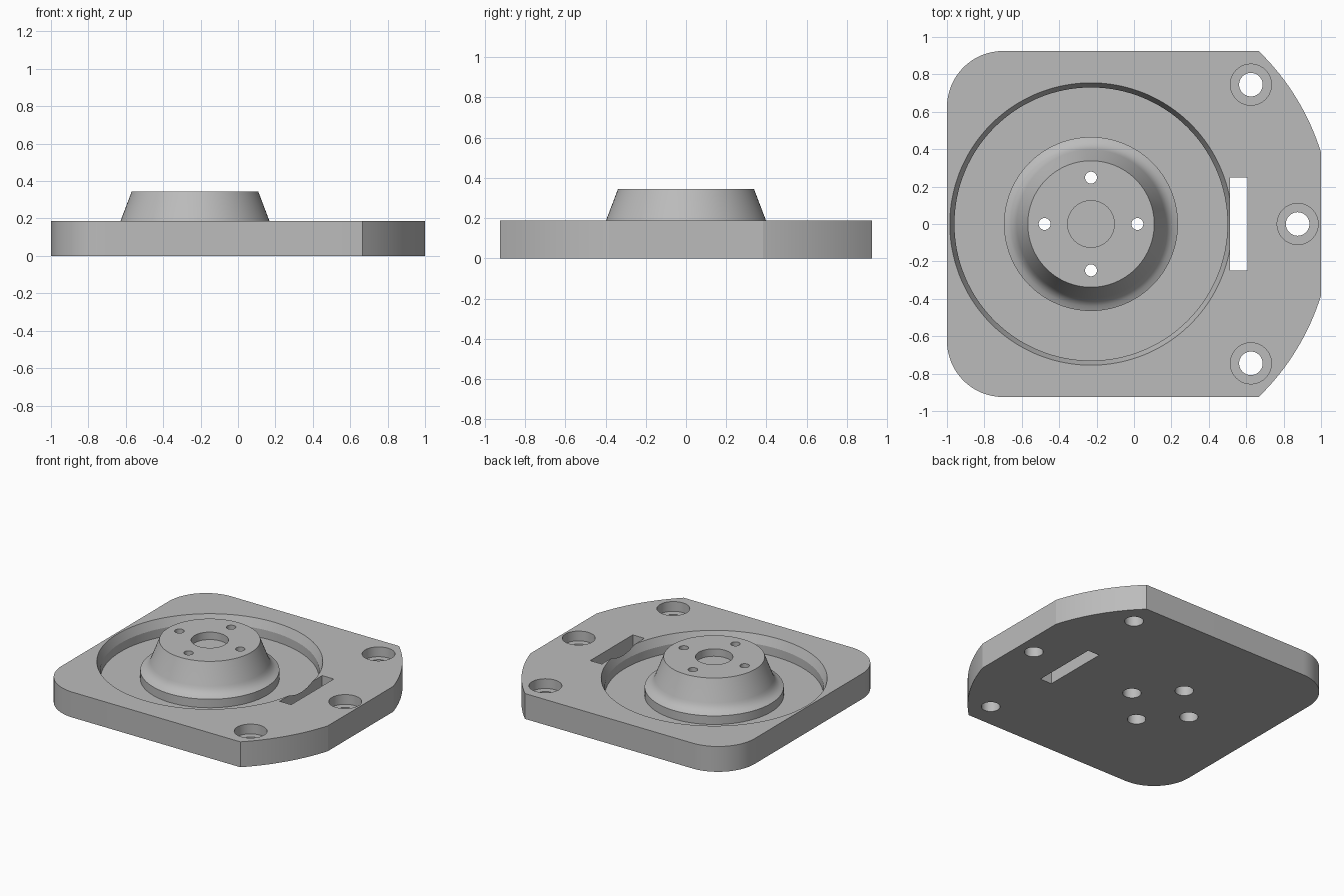
import bpy
import bmesh
from math import sin, cos, asin, pi, radians, sqrt
from mathutils import Matrix

cube = bpy.data.objects.get("Cube")
if cube:
    bpy.data.objects.remove(cube, do_unlink=True)

HUB_X = -0.23      # axis of the hub and round pocket
TOP = 0.187        # plate thickness
HALF_Y = 0.925
CORNER = 0.3
ARC = 1.288        # radius of the curved right end
FLOOR = 0.062      # pocket floor height

grey = bpy.data.materials.new("plain grey")
grey.use_nodes = True
colour = (0.5, 0.5, 0.5, 1)
grey.diffuse_color = colour
grey.node_tree.nodes["Principled BSDF"].inputs["Base Color"].default_value = colour


def finish(bm, name):
    bmesh.ops.recalc_face_normals(bm, faces=bm.faces)
    mesh = bpy.data.meshes.new(name)
    bm.to_mesh(mesh)
    bm.free()
    mesh.materials.append(grey)
    obj = bpy.data.objects.new(name, mesh)
    bpy.context.collection.objects.link(obj)
    return obj


def prism(name, outline, z0, z1):
    bm = bmesh.new()
    face = bm.faces.new([bm.verts.new((x, y, z0)) for x, y in outline])
    new = bmesh.ops.extrude_face_region(bm, geom=[face])["geom"]
    verts = [v for v in new if isinstance(v, bmesh.types.BMVert)]
    bmesh.ops.translate(bm, verts=verts, vec=(0, 0, z1 - z0))
    return finish(bm, name)


def lathe(name, profile, x=HUB_X, y=0, steps=96):
    """Stack of rings, closed by flat caps at both ends."""
    bm = bmesh.new()
    rings = [[bm.verts.new((x + r * cos(2 * pi * i / steps),
                            y + r * sin(2 * pi * i / steps), z))
              for i in range(steps)] for r, z in profile]
    for a, b in zip(rings, rings[1:]):
        for i in range(steps):
            j = (i + 1) % steps
            bm.faces.new((a[i], a[j], b[j], b[i]))
    bm.faces.new(rings[0])
    bm.faces.new(rings[-1])
    return finish(bm, name)


def combine(body, other, operation):
    other.hide_render = True
    mod = body.modifiers.new(other.name, "BOOLEAN")
    mod.operation = operation
    mod.solver = "EXACT"
    mod.object = other
    bpy.context.view_layer.objects.active = body
    bpy.ops.object.modifier_apply(modifier=mod.name)
    bpy.data.objects.remove(other, do_unlink=True)


# Plate outline: back half, then mirrored to the front
start, end = asin(sqrt(ARC**2 - (1 - HUB_X)**2) / ARC), asin(HALF_Y / ARC)
N = 16
half = [(HUB_X + ARC * cos(start + (end - start) * i / N),
         ARC * sin(start + (end - start) * i / N)) for i in range(N + 1)]
half += [(CORNER - 1 - CORNER * sin(pi / 2 * i / N),
          HALF_Y - CORNER + CORNER * cos(pi / 2 * i / N)) for i in range(N + 1)]
body = prism("mounting_plate", half + [(x, -y) for x, y in reversed(half)], 0, TOP)

# Round pocket with a tapered rim
combine(body, lathe("pocket", [(0.73, FLOOR), (0.73, 0.125), (0.755, TOP),
                               (0.755, 0.5)], steps=128), "DIFFERENCE")

# Raised hub with a flared foot
combine(body, lathe("hub", [(0.465, 0.03), (0.465, 0.125), (0.439, 0.136),
                            (0.419, 0.152), (0.405, 0.172), (0.397, 0.19),
                            (0.338, 0.345)]), "UNION")

# Shallow recess in the hub top
combine(body, lathe("hub_recess", [(0.125, 0.29), (0.125, 0.5)], steps=48), "DIFFERENCE")

# Four hub screw holes, widened from below
for i in range(4):
    a = i * pi / 2
    combine(body, lathe("hub_hole", [(0.062, -0.1), (0.062, 0.2), (0.032, 0.2), (0.032, 0.5)],
                        HUB_X + 0.248 * cos(a), 0.248 * sin(a), 32), "DIFFERENCE")

# Three plate holes, counterbored from above
for x, y in ((0.625, 0.745), (0.875, 0), (0.625, -0.745)):
    combine(body, lathe("plate_hole", [(0.063, -0.1), (0.063, 0.115), (0.11, 0.115), (0.11, 0.5)],
                        x, y, 40), "DIFFERENCE")

# Rectangular slot beside the pocket
combine(body, prism("slot", [(0.513, -0.248), (0.608, -0.248),
                             (0.608, 0.248), (0.513, 0.248)], -0.1, 0.5), "DIFFERENCE")

bpy.ops.object.select_all(action="DESELECT")
body.select_set(True)
bpy.context.view_layer.objects.active = body
bpy.ops.object.shade_smooth_by_angle(angle=radians(17))
